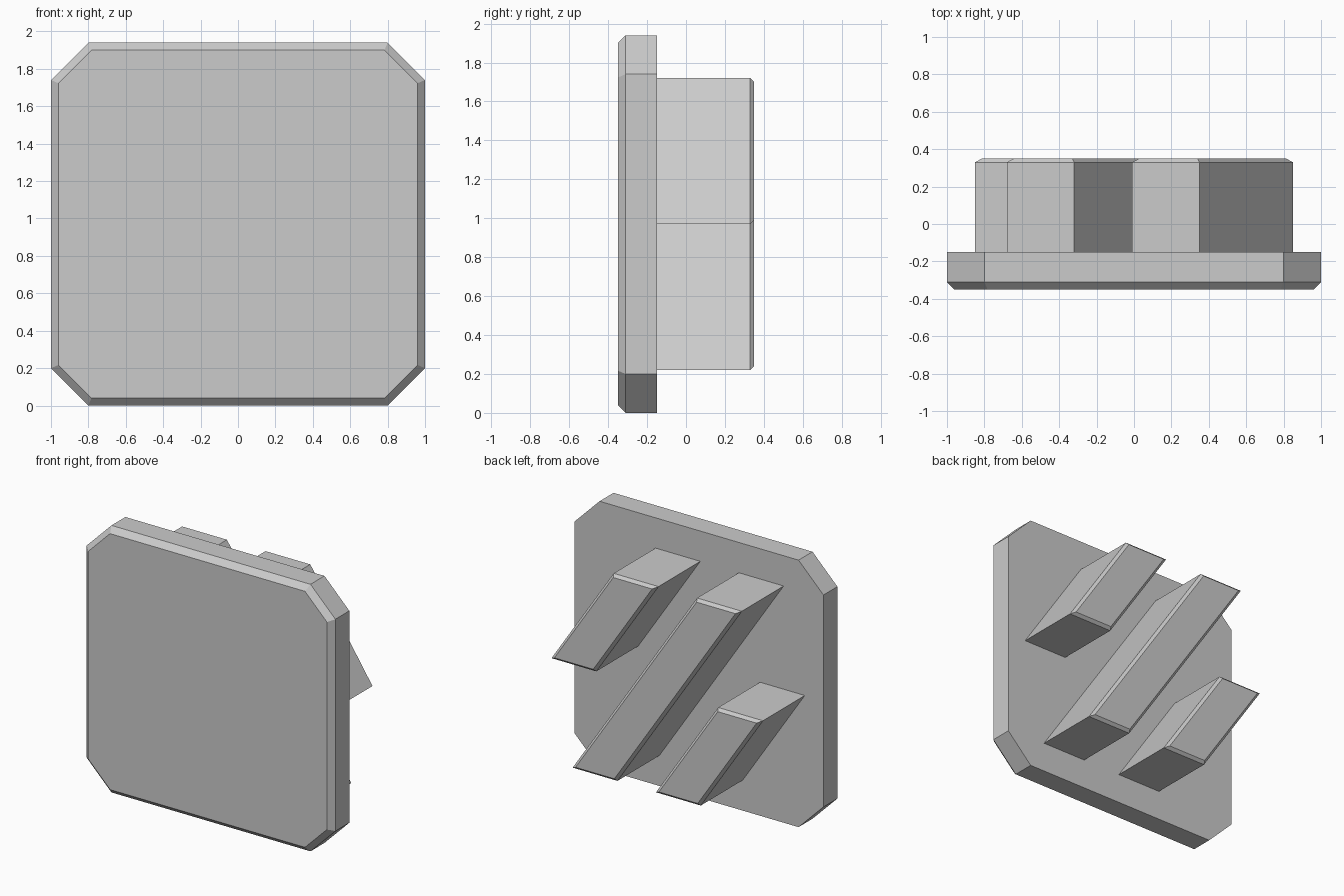
import bpy, bmesh
from mathutils import Vector

cube = bpy.data.objects.get("Cube")
if cube:
    bpy.data.objects.remove(cube)

grey = bpy.data.materials.new("light_grey")
grey.use_nodes = True
colour = (0.6, 0.6, 0.6, 1)
grey.diffuse_color = colour
grey.node_tree.nodes["Principled BSDF"].inputs["Base Color"].default_value = colour


def chamfered_prism(name, outline, y_base, y_shoulder, y_end, inset):
    """Extrude an x/z outline along y, with a chamfered rim at the far end."""
    bm = bmesh.new()
    base = bm.faces.new([bm.verts.new((x, y_base, z)) for x, z in outline])
    ext = bmesh.ops.extrude_face_region(bm, geom=[base], use_keep_orig=True)["geom"]
    cap = next(g for g in ext if isinstance(g, bmesh.types.BMFace))
    bmesh.ops.translate(bm, verts=cap.verts, vec=Vector((0, y_shoulder - y_base, 0)))
    bmesh.ops.recalc_face_normals(bm, faces=bm.faces)
    bmesh.ops.inset_region(bm, faces=[cap], thickness=inset, use_even_offset=True)
    bmesh.ops.translate(bm, verts=cap.verts, vec=Vector((0, y_end - y_shoulder, 0)))
    bmesh.ops.recalc_face_normals(bm, faces=bm.faces)
    mesh = bpy.data.meshes.new(name)
    bm.to_mesh(mesh)
    bm.free()
    mesh.materials.append(grey)
    obj = bpy.data.objects.new(name, mesh)
    bpy.context.collection.objects.link(obj)


# Octagonal plate with a chamfered front rim
W, H, C = 1.0, 1.94, 0.2
plate = [(-W + C, 0), (W - C, 0), (W, C), (W, H - C),
         (W - C, H), (-W + C, H), (-W, H - C), (-W, C)]
chamfered_prism("plate", plate, -0.15, -0.31, -0.35, 0.04)

# Slanted ribs on the back: name, top left x, bottom z, top z
LOW, MID, TOP = 0.22, 0.97, 1.72
WIDTH, SLOPE = 0.36, 2 / 3
for name, x, z0, z1 in (("long_middle_rib", -0.68, LOW, TOP),
                        ("short_upper_left_rib", -0.01, MID, TOP),
                        ("short_lower_right_rib", -0.85, LOW, MID)):
    shift = (z1 - z0) * SLOPE
    outline = [(x, z1), (x + WIDTH, z1), (x + WIDTH + shift, z0), (x + shift, z0)]
    chamfered_prism(name, outline, -0.15, 0.33, 0.35, 0.02)
